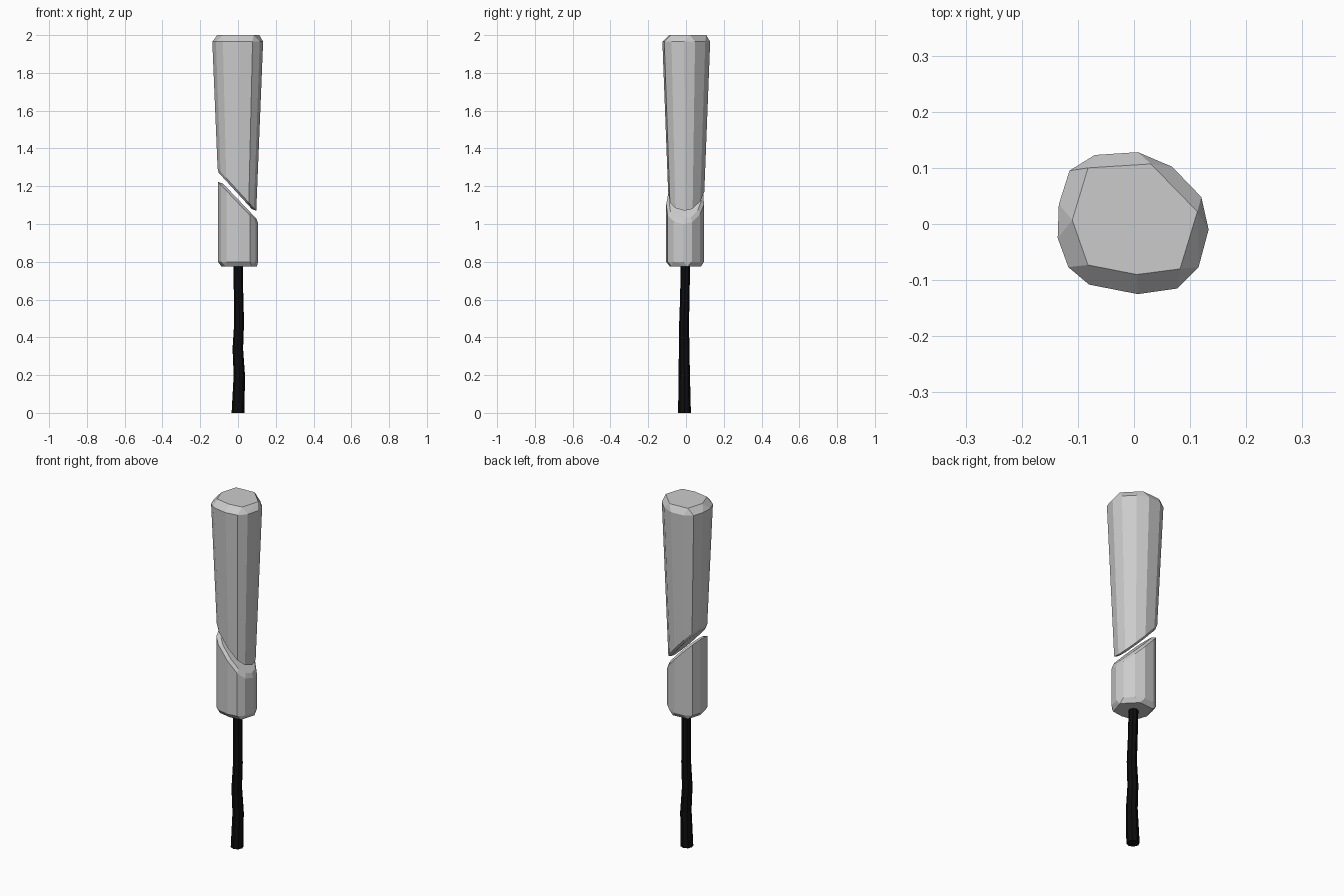
import bpy, bmesh, math
from mathutils import Vector

if "Cube" in bpy.data.objects:
    bpy.data.objects.remove(bpy.data.objects["Cube"])

OUTLINE = [(-.136, -.025), (-.134, .035), (-.115, .095), (-.07, .123), (.007, .128),
           (.068, .102), (.12, .048), (.133, -.01), (.115, -.077), (.077, -.115),
           (.007, -.125), (-.08, -.108), (-.117, -.077)]
CAP = [(-.082, .10), (.03, .107), (.113, .022), (.082, -.08), (.005, -.09),
       (-.082, -.073), (-.11, .007)]


def ring(profile, z, s, dx=0, dy=0):
    return [Vector((x * s + dx, y * s + dy, z)) for x, y in profile]


def hull(points):
    bm = bmesh.new()
    for p in points:
        bm.verts.new(p)
    out = bmesh.ops.convex_hull(bm, input=bm.verts)
    loose = [v for v in bm.verts if not v.link_faces]
    bmesh.ops.delete(bm, geom=loose, context='VERTS')
    return bm


def finish(bm, name):
    bmesh.ops.recalc_face_normals(bm, faces=bm.faces)
    mesh = bpy.data.meshes.new(name)
    bm.to_mesh(mesh)
    bm.free()
    obj = bpy.data.objects.new(name, mesh)
    bpy.context.collection.objects.link(obj)
    return obj


def slanted_block(name, points, left, right, side, inset, depth):
    """Faceted block cut on a slant through two (x, z) points, with a chamfered cut."""
    bm = hull(points)
    normal = Vector((left[1] - right[1], 0, right[0] - left[0])).normalized() * side
    co = Vector((left[0], 0, left[1]))
    bmesh.ops.bisect_plane(bm, geom=bm.verts[:] + bm.edges[:] + bm.faces[:],
                           plane_co=co, plane_no=normal, clear_outer=True)
    coords = [v.co.copy() for v in bm.verts]
    bm.free()
    rim = [c for c in coords if abs((c - co).dot(normal)) < 1e-4]
    mid = sum(rim, Vector()) / len(rim)
    coords += [mid + (c - mid) * inset + normal * depth for c in rim]
    bm = hull(coords)
    bmesh.ops.dissolve_limit(bm, angle_limit=math.radians(2),
                             verts=bm.verts, edges=bm.edges)
    return finish(bm, name)


# Tapered upper grip
slanted_block("upper_grip",
              ring(CAP, 2.0, 1) + ring(OUTLINE, 1.965, 1) + ring(OUTLINE, .95, .69),
              (-.10, 1.285), (.095, 1.072), -1, .86, .011)

# Lower collar
slanted_block("lower_collar",
              ring(CAP, .775, .84, .004, -.01) + ring(OUTLINE, .80, .79, .002, -.006)
              + ring(OUTLINE, 1.4, .79, .002, -.006),
              (-.105, 1.222), (.108, .998), 1, .84, .013)

# Black wobbly cord: (z, centre x, centre y, radius)
PATH = [(0, 0, -.008, .034), (.2, .007, -.009, .030), (.34, -.001, -.010, .028),
        (.48, .006, -.010, .026), (.62, .003, -.006, .025), (.82, 0, -.003, .025)]
SIDES = 8
bm = bmesh.new()
rings = []
for z, x, y, r in PATH:
    rings.append([bm.verts.new((x + r * math.cos(a), y + r * math.sin(a), z))
                  for a in (2 * math.pi * i / SIDES for i in range(SIDES))])
for lo, hi in zip(rings, rings[1:]):
    for i in range(SIDES):
        j = (i + 1) % SIDES
        bm.faces.new((lo[i], lo[j], hi[j], hi[i]))
bm.faces.new(rings[0][::-1])
bm.faces.new(rings[-1])
cord = finish(bm, "cord")
black = bpy.data.materials.new("black")
black.diffuse_color = (.004, .004, .004, 1)
black.use_nodes = True
black.node_tree.nodes["Principled BSDF"].inputs["Base Color"].default_value = black.diffuse_color
cord.data.materials.append(black)
